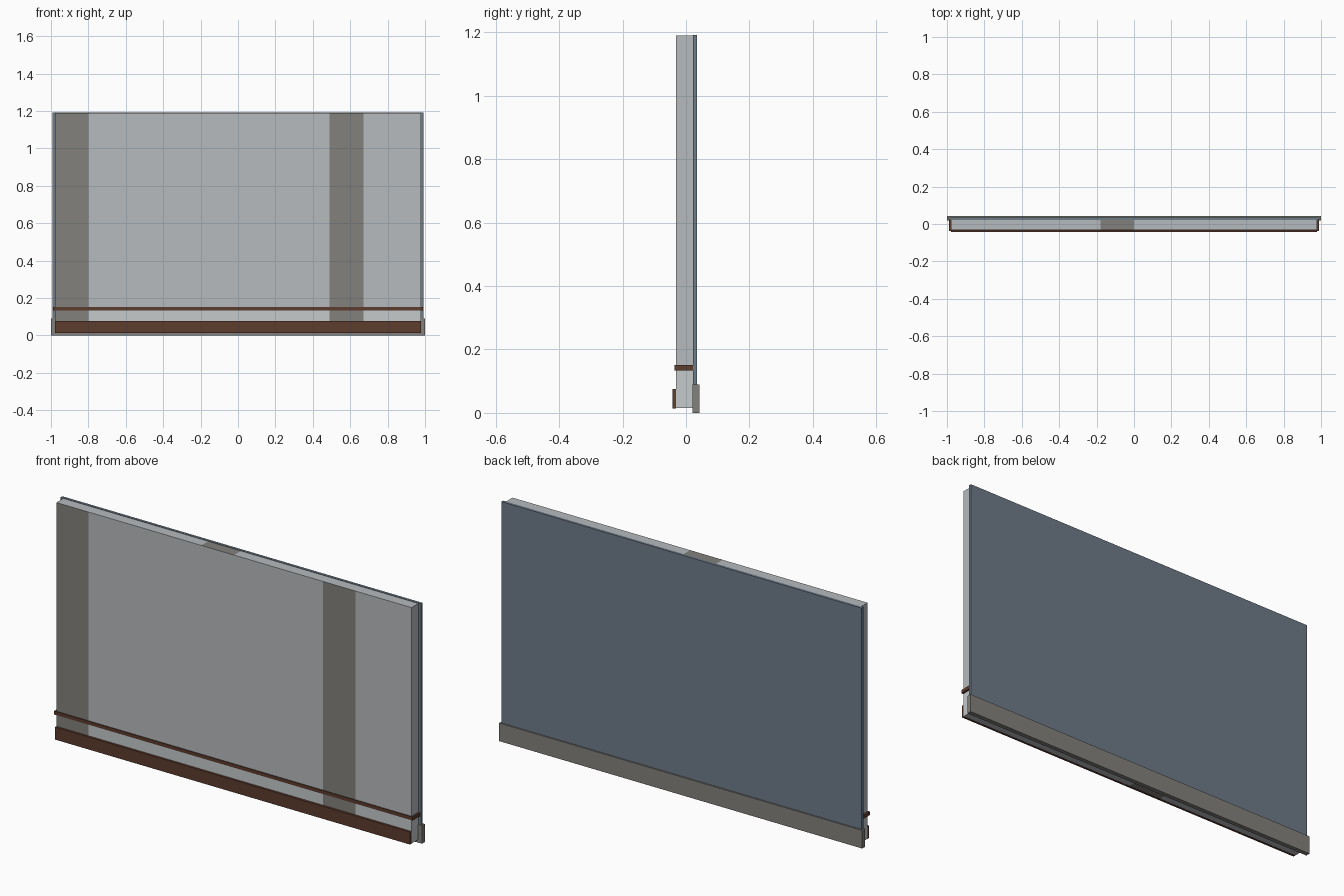
import bpy, bmesh

if "Cube" in bpy.data.objects:
    bpy.data.objects.remove(bpy.data.objects["Cube"])


def material(name, rgb):
    m = bpy.data.materials.new(name)
    m.diffuse_color = (*rgb, 1.0)
    m.use_nodes = True
    m.node_tree.nodes["Principled BSDF"].inputs["Base Color"].default_value = m.diffuse_color
    return m


PLASTER = material("light_grey_plaster", (0.47, 0.495, 0.51))
STRIPE = material("warm_grey", (0.225, 0.22, 0.205))
WOOD = material("dark_brown_wood", (0.11, 0.045, 0.027))
SLATE = material("slate_blue", (0.155, 0.20, 0.25))
LOWER = material("pale_grey_plaster", (0.56, 0.585, 0.60))


def box(name, half_x, y, z, mats, cuts_x=(), cuts_z=(), rule=None):
    """Box from ranges, cut by planes, with faces coloured by a rule."""
    bm = bmesh.new()
    bmesh.ops.create_cube(bm, size=1)
    for v in bm.verts:
        v.co.x *= 2 * half_x
        v.co.y = y[0] if v.co.y < 0 else y[1]
        v.co.z = z[0] if v.co.z < 0 else z[1]
    planes = [((c, 0, 0), (1, 0, 0)) for c in cuts_x]
    planes += [((0, 0, c), (0, 0, 1)) for c in cuts_z]
    for co, no in planes:
        bmesh.ops.bisect_plane(bm, geom=bm.verts[:] + bm.edges[:] + bm.faces[:],
                               plane_co=co, plane_no=no)
    bm.normal_update()
    if rule:
        for f in bm.faces:
            f.material_index = rule(f.calc_center_median(), f.normal)
    me = bpy.data.meshes.new(name)
    bm.to_mesh(me)
    bm.free()
    for m in mats:
        me.materials.append(m)
    ob = bpy.data.objects.new(name, me)
    bpy.context.collection.objects.link(ob)
    return ob


# Vertical stripes on the front, one short stripe across the top and bottom
FRONT_STRIPES = ((-0.978, -0.80), (0.49, 0.67))
EDGE_STRIPE = (-0.18, 0.0)
RAIL_Z = 0.142


def panel_colour(c, n):
    if n.y < -0.5 and any(a < c.x < b for a, b in FRONT_STRIPES):
        return 1
    if abs(n.z) > 0.5:
        return 1 if EDGE_STRIPE[0] < c.x < EDGE_STRIPE[1] else 0
    return 2 if c.z < RAIL_Z else 0


# Inner wall panel
box("inner_panel", 0.978, (-0.032, 0.022), (0.015, 1.19), [PLASTER, STRIPE, LOWER],
    cuts_x=(-0.80, -0.18, 0.0, 0.49, 0.67), cuts_z=(RAIL_Z,), rule=panel_colour)
# Outer cladding on the back
box("outer_cladding", 0.992, (0.022, 0.035), (0.015, 1.192), [SLATE])
# Plinth along the foot of the cladding
box("outer_plinth", 1.0, (0.02, 0.042), (0.0, 0.09), [STRIPE])
# Wooden trim on the inside face
box("skirting_board", 0.978, (-0.043, -0.032), (0.014, 0.076), [WOOD])
box("trim_rail", 0.988, (-0.037, 0.0215), (0.134, 0.151), [WOOD])
